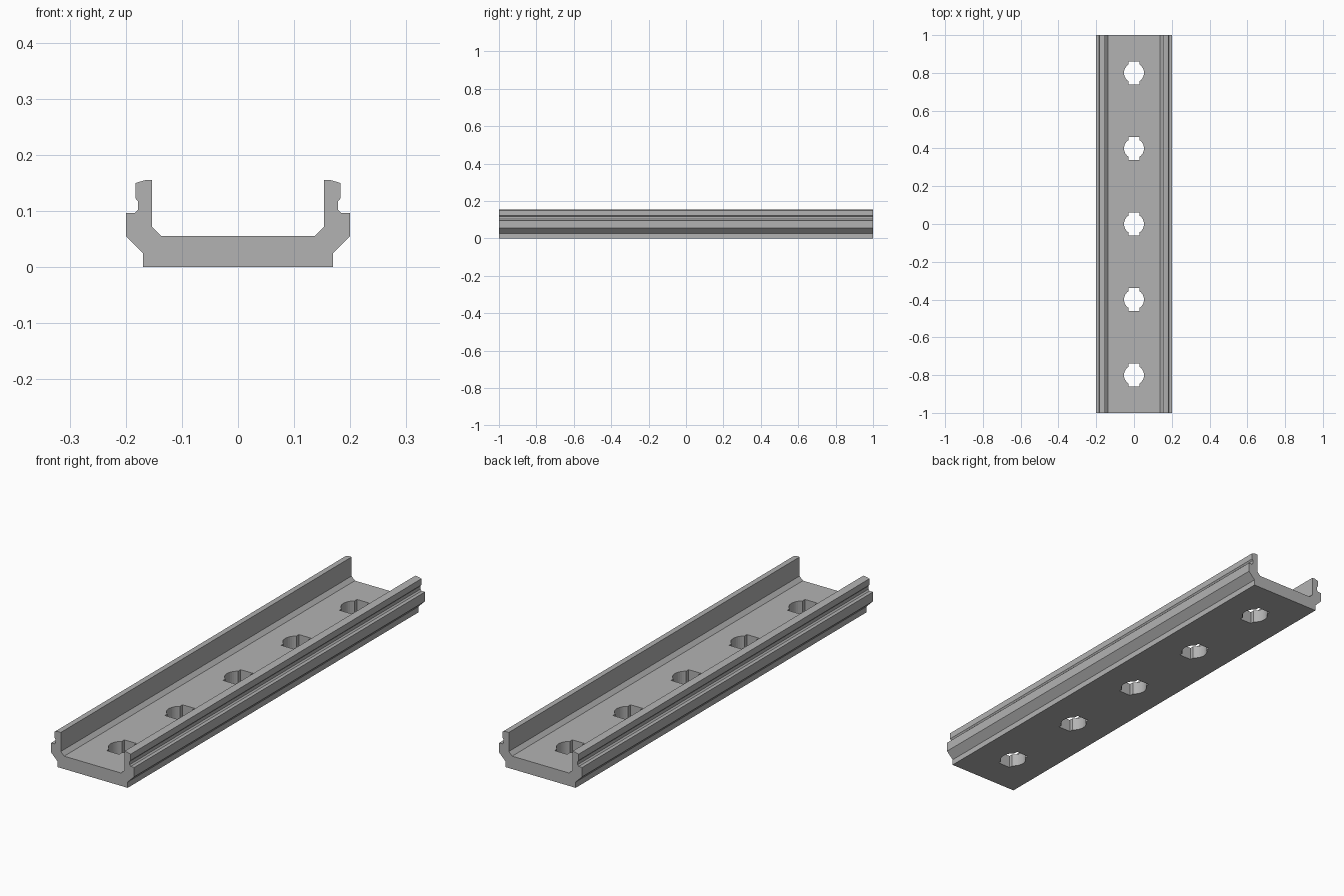
import bpy
import bmesh
from math import acos, cos, sin, pi

cube = bpy.data.objects.get("Cube")
if cube:
    bpy.data.objects.remove(cube, do_unlink=True)

metal = bpy.data.materials.new("rail grey")
metal.use_nodes = True
metal.diffuse_color = (0.45, 0.45, 0.45, 1)
metal.node_tree.nodes["Principled BSDF"].inputs["Base Color"].default_value = metal.diffuse_color


def prism(name, outline, offset):
    """Closed prism from an outline, swept along an offset."""
    bm = bmesh.new()
    face = bm.faces.new([bm.verts.new(p) for p in outline])
    swept = bmesh.ops.extrude_face_region(bm, geom=[face])["geom"]
    bmesh.ops.translate(bm, vec=offset, verts=[v for v in swept if isinstance(v, bmesh.types.BMVert)])
    bmesh.ops.recalc_face_normals(bm, faces=bm.faces)
    mesh = bpy.data.meshes.new(name)
    bm.to_mesh(mesh)
    bm.free()
    mesh.materials.append(metal)
    obj = bpy.data.objects.new(name, mesh)
    bpy.context.collection.objects.link(obj)
    return obj


# Channel rail: half profile mirrored across the centre
half = [(0.169, 0), (0.169, 0.025), (0.2, 0.056), (0.2, 0.097), (0.184, 0.097),
        (0.178, 0.103), (0.178, 0.117), (0.183, 0.123), (0.183, 0.15), (0.166, 0.155),
        (0.153, 0.155), (0.153, 0.072), (0.137, 0.056)]
profile = half + [(-x, z) for x, z in reversed(half)]
rail = prism("channel_rail", [(x, -1, z) for x, z in profile], (0, 2, 0))

# Mounting hole outline: a round bore crossed by a lengthwise slot
radius, slot_x, slot_y, steps = 0.053, 0.03, 0.061, 12
start = acos(slot_x / radius)
side = [(radius * cos(a), radius * sin(a))
        for a in (-start + 2 * start * i / steps for i in range(steps + 1))]
side = [(slot_x, -slot_y)] + side + [(slot_x, slot_y)]
hole = side + [(-x, -y) for x, y in side]

# Cut the evenly spaced holes through the floor
for i in range(5):
    y0 = 0.4 * (i - 2)
    cutter = prism("hole_cutter", [(x, y + y0, -0.05) for x, y in hole], (0, 0, 0.2))
    cutter.hide_render = True
    cutter.hide_viewport = True
    cutter.display_type = 'WIRE'
    cut = rail.modifiers.new("mounting_hole", 'BOOLEAN')
    cut.operation = 'DIFFERENCE'
    cut.solver = 'EXACT'
    cut.object = cutter

# Smooth the bores while keeping the profile edges crisp
bpy.context.view_layer.objects.active = rail
rail.select_set(True)
bpy.ops.object.shade_smooth_by_angle(angle=pi / 9)
